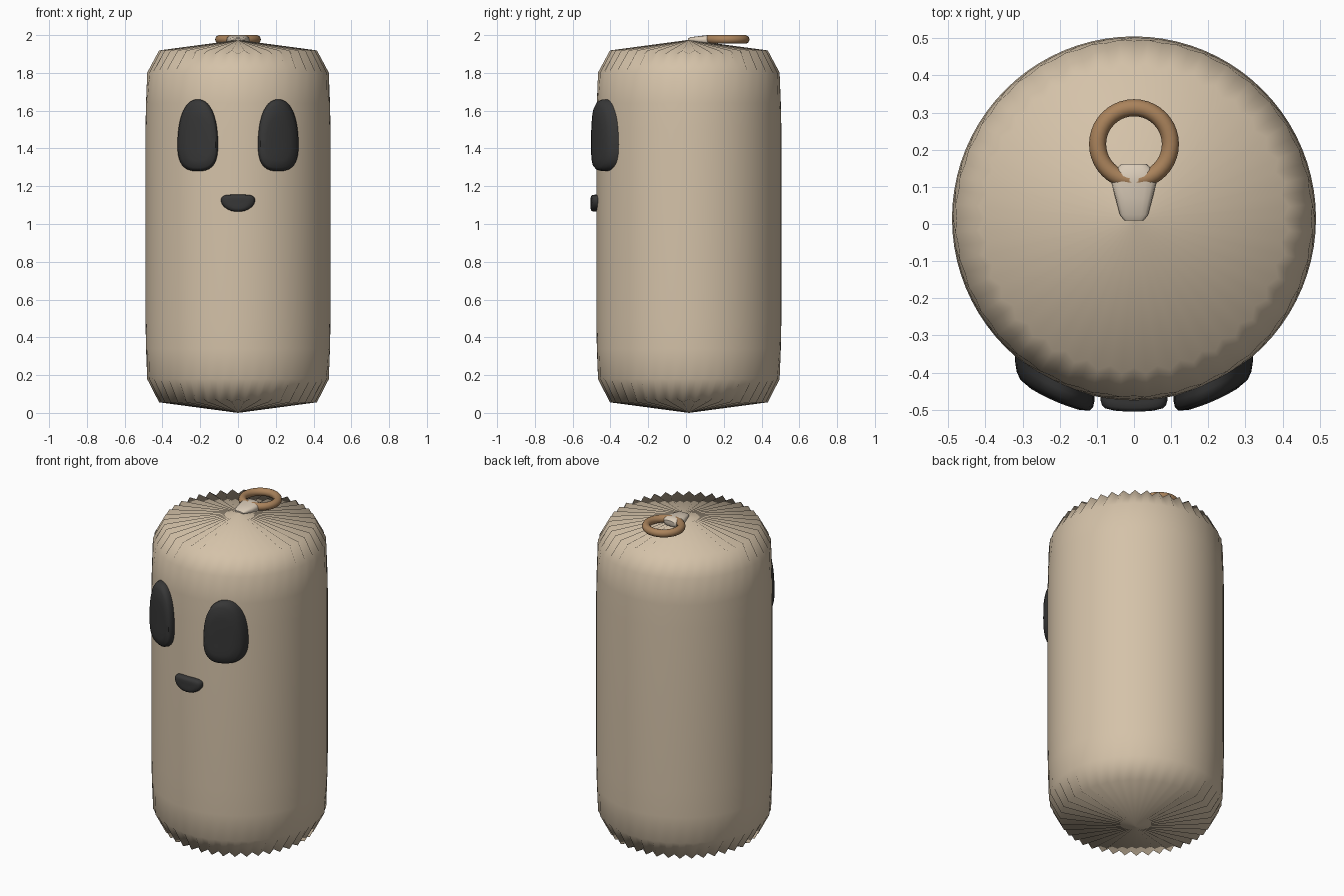
import bpy, bmesh, math

if "Cube" in bpy.data.objects:
    bpy.data.objects.remove(bpy.data.objects["Cube"])

CY, R = 0.015, 0.49      # body axis offset and radius


def mat(name, col):
    m = bpy.data.materials.new(name)
    m.diffuse_color = (*col, 1)
    m.use_nodes = True
    m.node_tree.nodes["Principled BSDF"].inputs["Base Color"].default_value = m.diffuse_color
    return m


FABRIC = mat("beige fabric", (0.66, 0.54, 0.395))
PALE = mat("pale fabric", (0.70, 0.60, 0.48))
BLACK = mat("charcoal felt", (0.038, 0.038, 0.038))
BROWN = mat("brown ring", (0.40, 0.225, 0.105))


def loft(name, rings, material, angle, tips=(None, None)):
    """Skin a list of closed rings; each end is closed by a fan or a cap."""
    bm = bmesh.new()
    loops = [[bm.verts.new(p) for p in r] for r in rings]
    n = len(loops[0])
    for a, b in zip(loops, loops[1:]):
        for i in range(n):
            j = (i + 1) % n
            bm.faces.new((a[i], a[j], b[j], b[i]))
    for loop, tip in zip((loops[0], loops[-1]), tips):
        if tip is None:
            bm.faces.new(loop)
        else:
            t = bm.verts.new(tip)
            for i in range(n):
                bm.faces.new((loop[i], loop[(i + 1) % n], t))
    bmesh.ops.recalc_face_normals(bm, faces=bm.faces)
    me = bpy.data.meshes.new(name)
    bm.to_mesh(me)
    bm.free()
    me.materials.append(material)
    ob = bpy.data.objects.new(name, me)
    bpy.context.collection.objects.link(ob)
    finish(ob, angle)
    return ob


def finish(ob, angle):
    bpy.ops.object.select_all(action='DESELECT')
    ob.select_set(True)
    bpy.context.view_layer.objects.active = ob
    bpy.ops.object.shade_smooth_by_angle(angle=math.radians(angle))


# Body: cushion cylinder with gathered pleats; (radius, z, pleat depth)
N = 80
profile = [(0.41, 0.065, 0.009), (0.48, 0.18, 0.002), (0.487, 0.34, 0),
           (R, 0.5, 0), (R, 1.5, 0), (0.487, 1.64, 0),
           (0.48, 1.80, 0.002), (0.41, 1.91, 0.009)]
rings = []
for r, z, d in profile:
    ring = []
    for i in range(N):
        a = 2 * math.pi * i / N
        s = d if i % 2 else -d
        up = s if z > 1 else -s
        ring.append(((r + s) * math.cos(a), CY + (r + s) * math.sin(a), z + up))
    rings.append(ring)
loft("body", rings, FABRIC, 65, ((0, CY, 0.0), (0, CY, 1.975)))


# Face pads: pillowed patches that follow the curved front of the body
def sgnpow(v, p):
    return math.copysign(abs(v) ** p, v)


def pad(name, cx, cz, outline, height):
    steps = [(1, -0.03), (1, 0.25 * height), (0.96, 0.65 * height),
             (0.87, 0.9 * height), (0.6, height), (0.3, height)]

    def place(u, v, off):
        x = cx + u
        return (x, CY - math.sqrt((R + off) ** 2 - x * x), cz + v)
    rs = [[place(s * u, s * v, off) for u, v in outline] for s, off in steps]
    loft(name, rs, BLACK, 50, (None, place(0, 0, height)))


def superellipse(a, up, down, n_up, n_down, count=40):
    pts = []
    for i in range(count):
        t = 2 * math.pi * i / count
        c, s = math.cos(t), math.sin(t)
        n, b = (n_up, up) if s >= 0 else (n_down, down)
        pts.append((a * sgnpow(c, 2 / n), b * sgnpow(s, 2 / n)))
    return pts


eye = superellipse(0.107, 0.24, 0.14, 2.25, 2.7)
for side, x in (("left", -0.213), ("right", 0.213)):
    pad(side + "_eye", x, 1.42, eye, 0.046)

nose = [(u, v + 0.016 * (u / 0.09) ** 2)
        for u, v in superellipse(0.09, 0.045, 0.045, 2.3, 2.3)]
pad("mouth", 0, 1.11, nose, 0.03)

# Hanging ring lying on the top
bpy.ops.mesh.primitive_torus_add(major_segments=40, minor_segments=14,
                                 major_radius=0.098, minor_radius=0.023,
                                 location=(0, 0.215, 1.977))
ring = bpy.context.object
ring.name = "hanging_ring"
ring.data.materials.append(BROWN)
finish(ring, 60)

# Fabric tab holding the ring: (y, half width, z, half thickness)
sections = [(0.01, 0.026, 1.975, 0.006), (0.025, 0.038, 1.977, 0.012),
            (0.07, 0.05, 1.974, 0.021), (0.115, 0.062, 1.973, 0.027),
            (0.15, 0.046, 1.974, 0.026), (0.162, 0.034, 1.975, 0.014)]
tab = []
for y, w, z, h in sections:
    tab.append([(w * sgnpow(math.cos(t), 0.7), y, z + h * sgnpow(math.sin(t), 0.7))
                for t in (2 * math.pi * i / 16 for i in range(16))])
loft("ring_tab", tab, PALE, 45)
